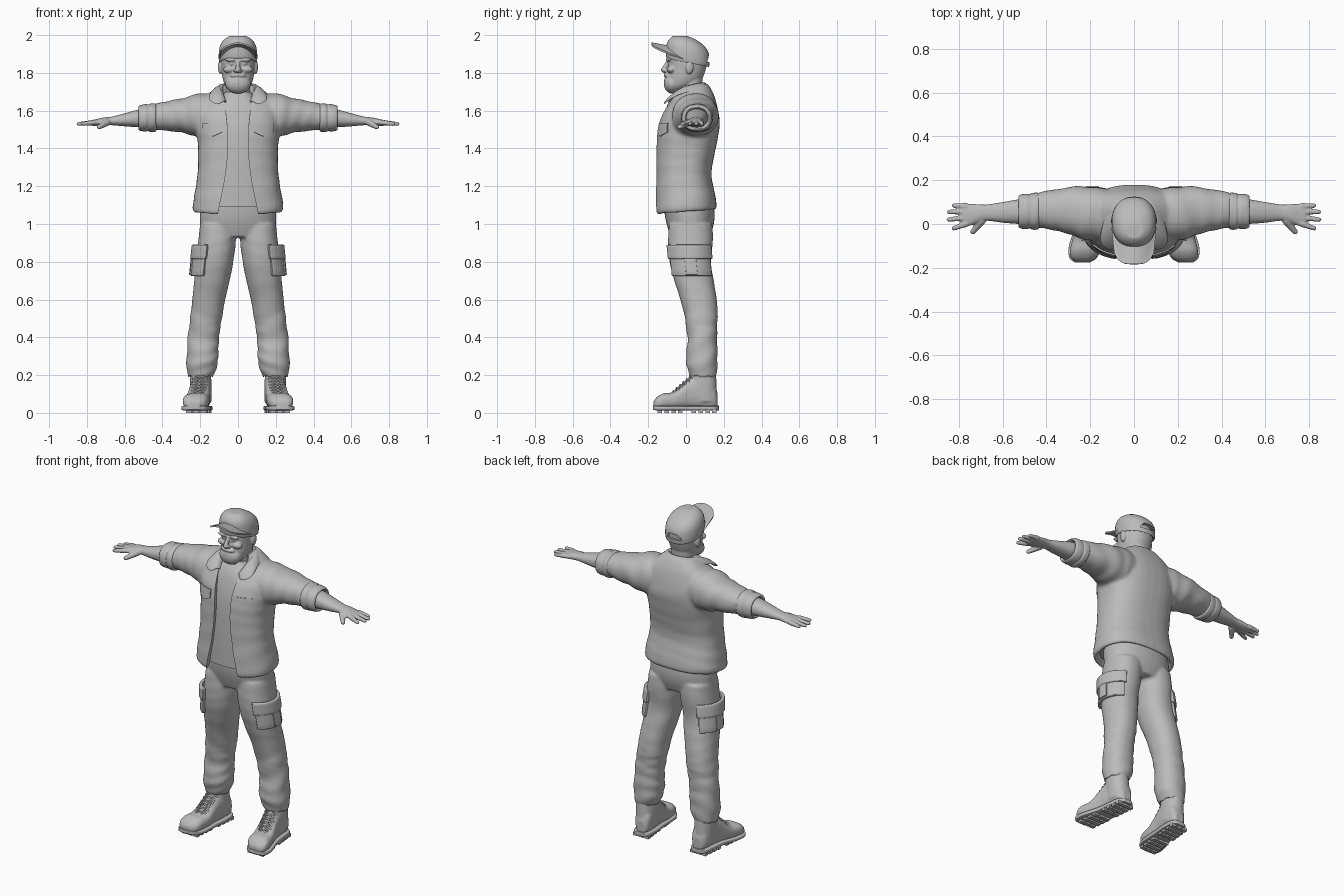
import bpy, bmesh
from math import sin, cos, pi, radians, copysign
from mathutils import Matrix, Vector

if "Cube" in bpy.data.objects:
    bpy.data.objects.remove(bpy.data.objects["Cube"])

GREY = (0.5, 0.5, 0.5, 1)
mat = bpy.data.materials.new("clay grey")
mat.use_nodes = True
mat.diffuse_color = GREY
mat.node_tree.nodes["Principled BSDF"].inputs["Base Color"].default_value = GREY


def spline(a, b, c, d, t):
    """Smooth interpolation between two neighbouring cross-sections."""
    return [q + t * (r - p) / 2 + t * t * (p - 2.5 * q + 2 * r - s / 2)
            + t * t * t * (1.5 * (q - r) + (s - p) / 2) for p, q, r, s in zip(a, b, c, d)]


def grid(bm, rows, closed=False):
    verts = [[bm.verts.new(p) for p in row] for row in rows]
    for a, b in zip(verts, verts[1:]):
        for i in range(0 if closed else 1, len(a)):
            bm.faces.new((a[i - 1], a[i], b[i], b[i - 1]))
    return verts


def loft(bm, axis, rings, power=2.2, fold=0.0, tilt=0.0, side=1, segs=36, steps=5):
    """Skin cross-sections given as (position, low, high, low, high) along an axis."""
    ext = [rings[0], *rings, rings[-1]]
    dense = [spline(*ext[i:i + 4], k / steps) for i in range(len(rings) - 1) for k in range(steps)]
    rows = []
    for pos, a0, a1, b0, b1 in dense + [rings[-1]]:
        row = []
        for i in range(segs):
            t = 2 * pi * i / segs
            f = 1 + fold * sin(70 * pos + 3 * sin(t + 9 * pos))
            u, v = [copysign(abs(w) ** (2 / power), w) * f / 2 for w in (cos(t), sin(t))]
            a, b = (a0 + a1) / 2 + u * (a1 - a0), (b0 + b1) / 2 + v * (b1 - b0)
            p = {"x": (pos, a, b), "y": (a, pos, b), "z": (a, b, pos + tilt * b)}[axis]
            row.append((side * p[0], p[1], p[2]))
        rows.append(row)
    verts = grid(bm, rows, True)
    bm.faces.new(verts[0])
    bm.faces.new(verts[-1])


def upright(bm, rings, **kw):
    """Symmetric body section: (height, half width, front, back)."""
    loft(bm, "z", [(z, -w, w, f, b) for z, w, f, b in rings], **kw)


def ball(bm, centre, radii):
    m = Matrix.Translation(centre) @ Matrix.Diagonal((*radii, 1))
    bmesh.ops.create_uvsphere(bm, u_segments=16, v_segments=10, radius=1, matrix=m)


def limb(bm, a, b, ra, rb, n=12):
    for i in range(n + 1):
        t = i / n
        r = ra + (rb - ra) * t
        ball(bm, Vector(a).lerp(Vector(b), t), (r, r, r))


def block(bm, centre, size):
    m = Matrix.Translation(centre) @ Matrix.Diagonal((*size, 1))
    bmesh.ops.create_cube(bm, size=1, matrix=m)


def finish(name, bm, *mods, angle=45):
    """Turn the bmesh into an object, bake its modifiers and shade it."""
    bmesh.ops.recalc_face_normals(bm, faces=bm.faces)
    mesh = bpy.data.meshes.new(name)
    bm.to_mesh(mesh)
    bm.free()
    ob = bpy.data.objects.new(name, mesh)
    bpy.context.collection.objects.link(ob)
    mesh.materials.append(mat)
    for kind, props in mods:
        mod = ob.modifiers.new(kind.title(), kind)
        for key, value in props.items():
            setattr(mod, key, value)
    deps = bpy.context.evaluated_depsgraph_get()
    ob.data = bpy.data.meshes.new_from_object(ob.evaluated_get(deps))
    ob.modifiers.clear()
    bpy.ops.object.select_all(action="DESELECT")
    ob.select_set(True)
    bpy.context.view_layer.objects.active = ob
    bpy.ops.object.shade_smooth_by_angle(angle=radians(angle))
    return ob


def blend(voxel, passes):
    return (("REMESH", dict(mode="VOXEL", voxel_size=voxel)),
            ("SMOOTH", dict(factor=0.5, iterations=passes)))


def shell(thickness):
    return ("SOLIDIFY", dict(thickness=thickness, offset=0))


MIRROR = ("MIRROR", {})
new = bmesh.new

# Head with beard, nose, brows and ears
bm = new()
upright(bm, [(1.6, .072, -.045, .09), (1.68, .068, -.04, .085), (1.8, .07, -.04, .09)])
upright(bm, [(1.7, .035, -.095, -.02), (1.73, .066, -.105, .04), (1.77, .081, -.102, .085),
             (1.82, .087, -.094, .105), (1.87, .09, -.096, .114), (1.93, .085, -.09, .11)])
ball(bm, (0, -.074, 1.743), (.068, .044, .053))
ball(bm, (0, -.098, 1.787), (.045, .02, .013))
ball(bm, (0, -.103, 1.766), (.024, .014, .006))
limb(bm, (0, -.096, 1.86), (0, -.119, 1.815), .009, .014)
for s in (1, -1):
    ball(bm, (s * .036, -.092, 1.87), (.034, .015, .011))
    ball(bm, (s * .046, -.077, 1.818), (.033, .025, .02))
    ball(bm, (s * .034, -.086, 1.848), (.013, .012, .008))
    ball(bm, (s * .014, -.108, 1.812), (.01, .012, .008))
    ball(bm, (s * .094, .018, 1.83), (.012, .022, .036))
finish("head", bm, *blend(.0045, 3), angle=70)

# Cap crown with rear opening, button and curved bill
bm = new()
loft(bm, "z", [(0, -.05, .05, .08, .18), (.07, -.05, .05, .08, .18)])
for v in bm.verts:
    v.co.z = 1.858 + v.co.z * max(0, 1 - (v.co.x / .05) ** 2) ** .5 * .6
cutter = finish("cap_cutter", bm)
bm = new()
upright(bm, [(1.862, .09, -.09, .112), (1.858, .1, -.103, .122), (1.9, .102, -.106, .125),
             (1.94, .096, -.1, .115), (1.97, .078, -.08, .085), (1.99, .045, -.053, .042),
             (1.996, .01, -.025, .0)], tilt=-.2)
for v in bm.verts:
    v.co.z = min(v.co.z, 1.996)
ball(bm, (0, -.012, 1.994), (.01, .01, .006))
finish("cap_crown", bm, ("BOOLEAN", dict(object=cutter, operation="DIFFERENCE")))
bpy.data.objects.remove(cutter)
bm = new()
rows = []
for j in range(9):
    t = j / 8
    rows.append([])
    for i in range(25):
        u = i / 12 - 1
        base, tip = -.09 + .075 * u * u, -.183 + .05 * u ** 4
        rows[-1].append(((.1 - .01 * t) * u, base + (tip - base) * t,
                         1.94 + .017 * t - u * u * (.07 - .032 * t)))
grid(bm, rows)
finish("cap_bill", bm, shell(.009))

# Shirt under the jacket
bm = new()
upright(bm, [(1.09, .2, -.142, .14), (1.25, .19, -.143, .11), (1.4, .19, -.14, .13),
             (1.5, .19, -.132, .15), (1.58, .18, -.115, .14), (1.64, .13, -.095, .12),
             (1.68, .085, -.07, .1), (1.7, .07, -.052, .09)], power=2.4)
finish("shirt", bm)

# Jacket body and sleeves blended together, then opened down the front
bm = new()
upright(bm, [(1, .105, -.4, -.03), (1.06, .105, -.4, -.03), (1.25, .068, -.4, -.03),
             (1.43, .052, -.4, -.03), (1.6, .065, -.4, -.03), (1.7, .085, -.4, 0),
             (1.85, .11, -.4, 0)], power=8)
cutter = finish("opening_cutter", bm)
bm = new()
upright(bm, [(1.12, .2, -.13, .13), (1.065, .222, -.15, .148), (1.08, .24, -.165, .163),
             (1.15, .232, -.165, .153), (1.26, .215, -.16, .135), (1.4, .212, -.158, .16),
             (1.5, .222, -.152, .178), (1.58, .222, -.132, .172), (1.65, .195, -.09, .155),
             (1.7, .14, -.06, .135), (1.735, .095, -.04, .115)], power=2.5, tilt=.08, fold=.006)
for s in (1, -1):
    loft(bm, "x", [(.06, -.05, .15, 1.47, 1.69), (.2, -.075, .17, 1.46, 1.69),
                   (.3, -.045, .168, 1.485, 1.665), (.4, -.022, .15, 1.495, 1.645),
                   (.5, -.01, .13, 1.51, 1.62)], fold=.025, side=s)
jacket = finish("jacket", bm, *blend(.009, 6),
                ("BOOLEAN", dict(object=cutter, operation="DIFFERENCE")), angle=50)
bpy.data.objects.remove(cutter)

# Folded collar
bm = new()
top = [(.066, -.09, 1.667), (.085, -.06, 1.71), (.094, 0, 1.745), (.08, .07, 1.76), (0, .105, 1.765)]
outer = [(.094, -.13, 1.622), (.168, -.102, 1.65), (.15, -.02, 1.698), (.115, .095, 1.705), (0, .145, 1.705)]
inner = [(x * .86, y * .85, z - .06) for x, y, z in top]
grid(bm, [inner, top, outer])
finish("collar", bm, MIRROR, shell(.014), ("SUBSURF", dict(levels=2)))

# Chest pocket flaps laid on the jacket front
bm = new()
rows = []
for j in range(7):
    rows.append([(.085 + .1 * i / 12, -.4, 1.535 - j / 6 * (.05 + .022 * (1 - abs(i / 6 - 1))))
                 for i in range(13)])
grid(bm, rows)
finish("chest_flaps", bm, ("SHRINKWRAP", dict(target=jacket, wrap_method="PROJECT",
       use_project_y=True, offset=.001)), shell(.01), MIRROR)

# Rolled sleeve cuffs
bm = new()
loft(bm, "x", [(.43, .0, .12, 1.51, 1.62), (.437, -.022, .142, 1.49, 1.638),
               (.465, -.026, .142, 1.487, 1.637), (.475, -.02, .137, 1.492, 1.632),
               (.49, -.024, .138, 1.489, 1.634), (.52, -.018, .132, 1.493, 1.629),
               (.526, -.005, .12, 1.505, 1.617), (.49, .005, .11, 1.515, 1.605)], fold=.012)
finish("cuffs", bm, MIRROR)

# Forearms and hands
bm = new()
loft(bm, "x", [(.44, -.002, .118, 1.512, 1.615), (.52, 0, .113, 1.512, 1.607),
               (.6, .006, .1, 1.517, 1.586), (.67, .015, .089, 1.523, 1.568),
               (.71, .008, .09, 1.522, 1.564), (.75, -.008, .092, 1.519, 1.555),
               (.782, -.005, .09, 1.521, 1.549)])
for y, x, tip in ((.001, .823, -.02), (.029, .845, .02), (.056, .844, .055), (.081, .822, .084)):
    limb(bm, (.765, y, 1.537), (x, tip, 1.53), .0145, .0105)
limb(bm, (.695, .015, 1.537), (.735, -.035, 1.513), .019, .0125)
finish("arms", bm, *blend(.005, 3), MIRROR, angle=70)

# Trousers: hips and two legs blended together
bm = new()
upright(bm, [(.93, .15, -.08, .125), (.99, .195, -.1, .145), (1.05, .203, -.113, .152),
             (1.13, .195, -.12, .145)])
for s in (1, -1):
    loft(bm, "z", [(1, .01, .2, -.09, .14), (.9, .012, .212, -.095, .142),
                   (.8, .025, .223, -.087, .132), (.7, .044, .232, -.062, .147),
                   (.6, .068, .242, -.03, .163), (.5, .084, .252, -.004, .17)], fold=.006, side=s)
    loft(bm, "z", [(.55, .078, .247, -.015, .166), (.4, .1, .266, .008, .165),
                   (.3, .104, .272, .0, .167), (.25, .11, .272, .004, .167),
                   (.2, .128, .268, .018, .158), (.188, .135, .26, .025, .15),
                   (.23, .15, .245, .04, .13)], fold=.032, side=s)
finish("trousers", bm, *blend(.009, 4), angle=70)

# Cargo pockets wrapped round the thighs: body, pleat and flap
for name, low, high, reach, half in (("pocket_body", .725, .86, .118, 62),
                                     ("pocket_pleat", .73, .83, .125, 14),
                                     ("pocket_flap", .815, .89, .127, 66)):
    bm = new()
    rows = []
    for j in range(5):
        z = low + (high - low) * j / 4
        arc = [radians(half) * (i / 10 - 1) for i in range(21)]
        rows.append([(.115 + (.82 - z) * .1 + reach * cos(a),
                      .022 + (.82 - z) * .1 + (reach - .005) * sin(a), z) for a in arc])
    grid(bm, rows)
    finish(name + "s", bm, shell(.02), ("BEVEL", dict(width=.005, segments=2)), MIRROR)

# Boots
bm = new()
loft(bm, "y", [(.168, .165, .215, .025, .1), (.145, .145, .24, .02, .16), (.08, .14, .25, .02, .2),
               (.03, .145, .256, .02, .19), (0, .148, .262, .02, .165), (-.06, .15, .278, .02, .113),
               (-.12, .158, .292, .02, .103), (-.155, .175, .287, .02, .083),
               (-.172, .205, .265, .025, .06)], power=2.6)
loft(bm, "z", [(.06, .14, .25, .03, .165), (.15, .14, .255, .02, .162), (.225, .145, .255, .022, .158)])
finish("boots", bm, *blend(.006, 3), MIRROR, angle=70)

# Soles with a raised heel and lugs
bm = new()
loft(bm, "y", [(.174, .165, .215, .013, .038), (.15, .14, .245, .013, .038), (.08, .135, .255, .013, .038),
               (0, .142, .266, .013, .038), (-.1, .147, .297, .013, .036),
               (-.155, .17, .294, .013, .038), (-.176, .205, .268, .018, .04)], power=6)
for i in range(9):
    y = .15 - .036 * i
    if i != 4:
        for k in (-1, 0, 1):
            block(bm, (.194 + .0035 * i + k * .037, y, .009), (.031, .024, .018))
finish("soles", bm, MIRROR)

# Crossed laces
curve = bpy.data.curves.new("laces", "CURVE")
curve.dimensions = "3D"
curve.bevel_depth = .0045
curve.materials.append(mat)
for i in range(6):
    for s in (1, -1):
        line = curve.splines.new("POLY")
        line.points.add(4)
        for k, p in enumerate(line.points):
            u = k / 2 - 1
            t = (i + s * u * .5) / 5
            p.co = (.213 - .012 * t + .04 * u, -.066 + .088 * t, .118 + .077 * t - .024 * u * u, 1)
laces = bpy.data.objects.new("laces", curve)
bpy.context.collection.objects.link(laces)
laces.modifiers.new("Mirror", "MIRROR")
